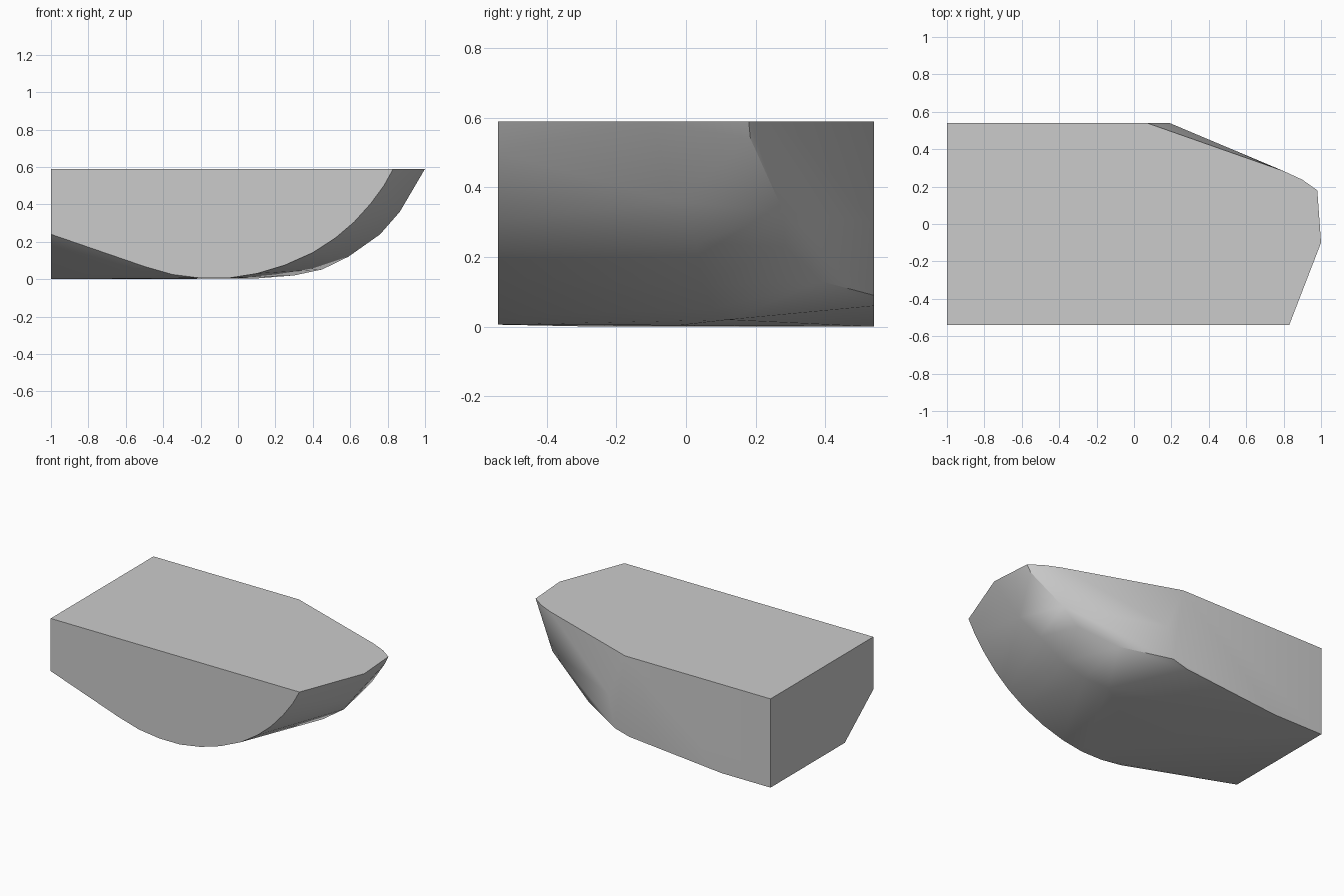
import bpy
import bmesh
import math

cube = bpy.data.objects.get("Cube")
if cube:
    bpy.data.objects.remove(cube, do_unlink=True)

FRONT, BACK, TOP = -0.54, 0.54, 0.59

# Flat top outline (x, y)
top_outline = [(-1, FRONT), (0.83, FRONT), (1, -0.1), (0.98, 0.18),
               (0.9, 0.237), (0.8, 0.283), (0.07, BACK), (-1, BACK)]

# Curved lower edge of the front face (x, z)
front_edge = [(-1, 0.24), (-0.5, 0.068), (-0.35, 0.025), (-0.2, 0.006),
              (-0.05, 0.006), (0.1, 0.03), (0.25, 0.075), (0.4, 0.142),
              (0.52, 0.22), (0.62, 0.305), (0.71, 0.405), (0.78, 0.5)]

# Lower edge of the back face (x, z)
back_edge = [(-1, 0), (-0.64, 0), (0.04, 0.06), (0.148, 0.09), (0.19, 0.3)]

# Fullest line of the bow, and the sharp ridge behind it (x, y, z)
bow_line = [(0.1, -0.02, 0.004), (0.3, 0.12, 0.02), (0.45, 0.08, 0.052),
            (0.59, 0.05, 0.12), (0.76, 0.03, 0.24), (0.865, -0.03, 0.36)]
ridge = [(0.447, 0.39, 0.13), (0.673, 0.285, 0.23), (0.787, 0.28, 0.33),
         (0.955, 0.185, 0.54)]

# Corner where the flat underside meets the end face
end_corner = [(-1, -0.24, 0)]

points = [(x, y, TOP) for x, y in top_outline]
points += [(x, FRONT, z) for x, z in front_edge]
points += [(x, BACK, z) for x, z in back_edge]
points += bow_line + ridge + end_corner

# Wrap one closed skin around the guide lines
bm = bmesh.new()
for p in points:
    bm.verts.new(p)
result = bmesh.ops.convex_hull(bm, input=bm.verts[:])
spare = [g for g in result["geom_interior"] + result["geom_unused"]
         if isinstance(g, bmesh.types.BMVert)]
bmesh.ops.delete(bm, geom=list(set(spare)), context='VERTS')
bmesh.ops.dissolve_limit(bm, angle_limit=math.radians(0.5),
                         verts=bm.verts[:], edges=bm.edges[:])
bmesh.ops.recalc_face_normals(bm, faces=bm.faces[:])

mesh = bpy.data.meshes.new("hull_block")
bm.to_mesh(mesh)
bm.free()
hull = bpy.data.objects.new("hull_block", mesh)
bpy.context.collection.objects.link(hull)

# Plain grey material
grey = bpy.data.materials.new("light_grey")
grey.use_nodes = True
colour = (0.6, 0.6, 0.6, 1)
grey.diffuse_color = colour
grey.node_tree.nodes["Principled BSDF"].inputs["Base Color"].default_value = colour
mesh.materials.append(grey)

# Smooth bow, crisp rims
bpy.ops.object.select_all(action='DESELECT')
hull.select_set(True)
bpy.context.view_layer.objects.active = hull
bpy.ops.object.shade_smooth_by_angle(angle=math.radians(30))
